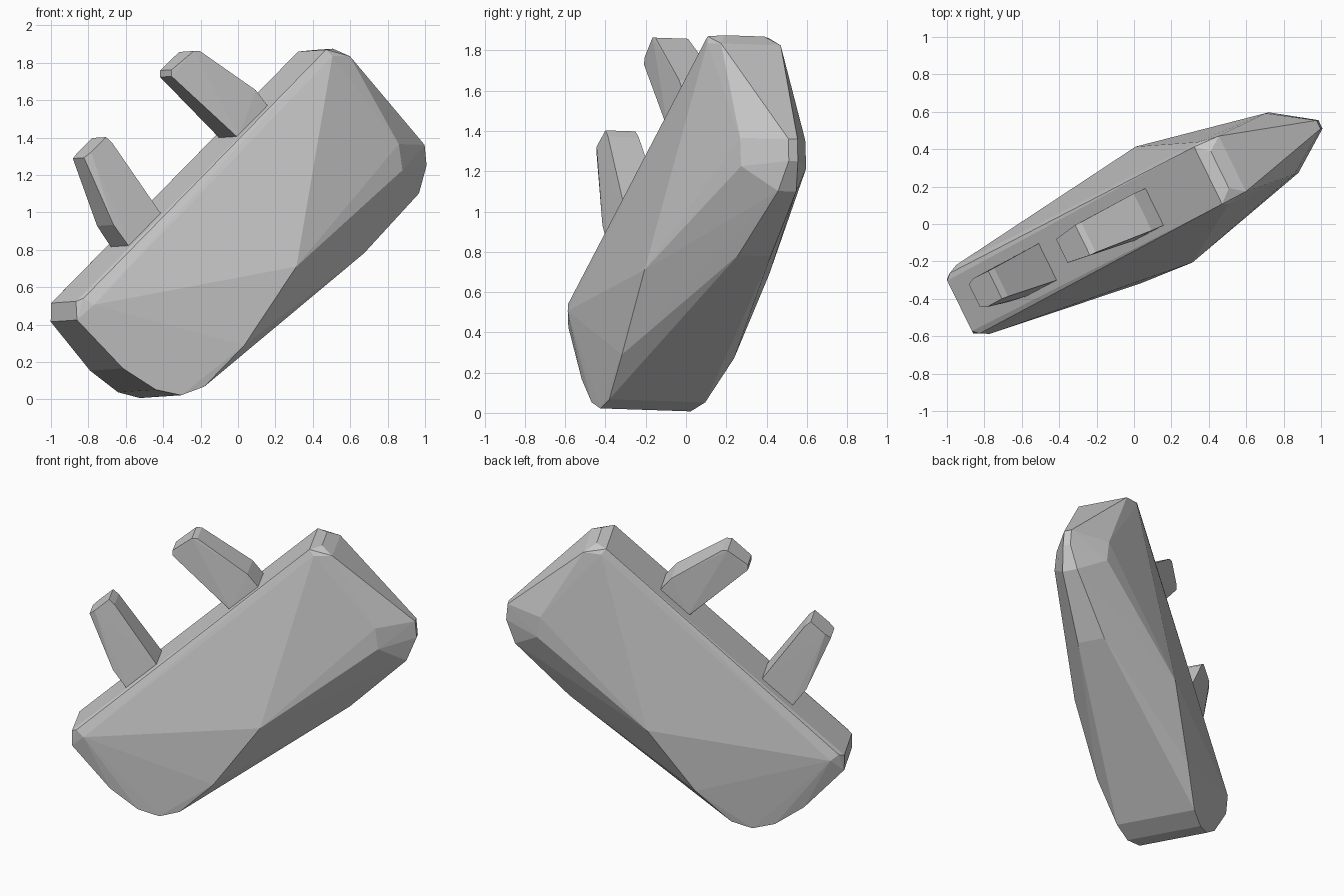
import bpy, bmesh
from mathutils import Vector


def place(s, z, t):
    """Side-profile point (s, z) at sideways offset t, turned into the leaning pose."""
    w = 0.001 + 0.031 * z + t
    return Vector((0.898 * s - 0.44 * w, 0.44 * s + 0.898 * w, z - 0.03 * t))


def mirrored_hull(name, profile, shift=0.0):
    """Faceted solid wrapped around a profile of (s, z, half thickness), mirrored in t."""
    bm = bmesh.new()
    for s, z, half in profile:
        for side in (-1, 1):
            bm.verts.new(place(s, z, side * half + shift))
    res = bmesh.ops.convex_hull(bm, input=bm.verts[:])
    inside = {g for g in res["geom_interior"] + res["geom_unused"]
              if isinstance(g, bmesh.types.BMVert)}
    bmesh.ops.delete(bm, geom=list(inside), context='VERTS')
    bmesh.ops.recalc_face_normals(bm, faces=bm.faces[:])
    mesh = bpy.data.meshes.new(name)
    bm.to_mesh(mesh)
    bm.free()
    obj = bpy.data.objects.new(name, mesh)
    bpy.context.collection.objects.link(obj)
    return obj


# Main slab: flat strip on top, bulging sides, tapered right end
mirrored_hull("body", [
    (-1.03, 0.52, 0.15), (-1.00, 0.535, 0.18), (-0.95, 0.50, 0.205),   # low end of strip
    (-1.03, 0.42, 0.16), (-0.78, 0.16, 0.20), (-0.60, 0.045, 0.23),    # rounded low end
    (-0.46, 0.015, 0.25), (-0.33, 0.06, 0.265), (-0.11, 0.28, 0.31),
    (0.19, 0.70, 0.345),                                               # side bulge
    (0.72, 0.78, 0.09), (1.07, 1.10, 0.05),                            # keel
    (1.13, 1.25, 0.025), (1.12, 1.36, 0.025),                          # right tip
    (0.91, 1.22, 0.18), (0.89, 1.36, 0.18),
    (0.614, 1.83, 0.165), (0.54, 1.872, 0.11),                         # high end of strip
    (0.47, 1.865, 0.17), (0.50, 1.83, 0.185),
])

# Two blunt prongs standing on the strip
mirrored_hull("lower_prong", [
    (-0.66, 0.77, 0.11), (-0.685, 0.81, 0.11), (-0.78, 0.93, 0.10),
    (-0.935, 1.29, 0.068), (-0.90, 1.32, 0.085),
    (-0.81, 1.40, 0.083), (-0.775, 1.37, 0.085),
    (-0.495, 0.98, 0.11), (-0.47, 0.94, 0.11),
], shift=-0.01)
mirrored_hull("upper_prong", [
    (-0.01, 1.37, 0.11), (-0.035, 1.40, 0.11),
    (-0.41, 1.725, 0.07), (-0.41, 1.76, 0.07),
    (-0.285, 1.86, 0.09), (-0.25, 1.86, 0.09),
    (0.07, 1.65, 0.11), (0.143, 1.56, 0.11), (0.17, 1.53, 0.11),
], shift=-0.015)
